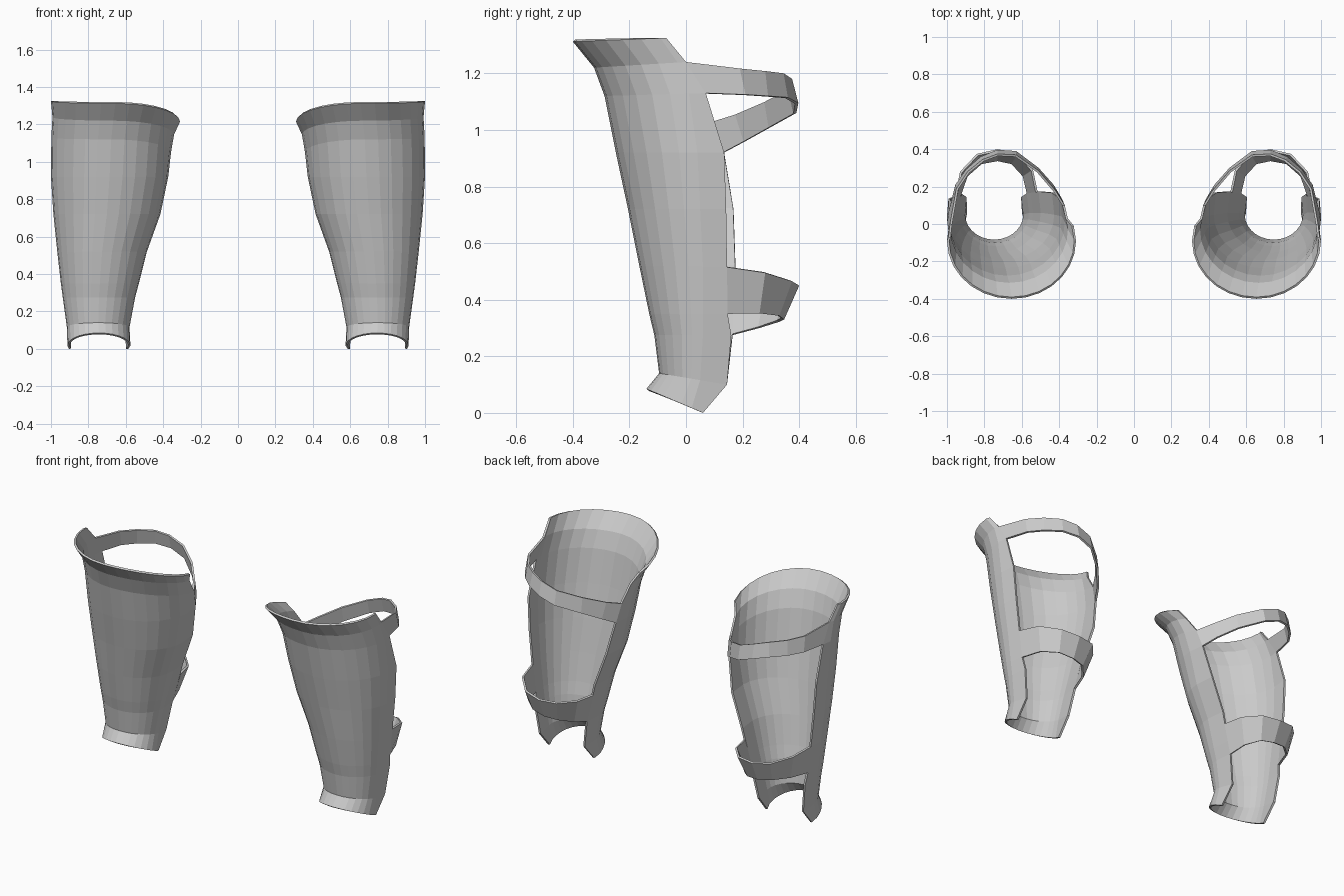
import bpy, math

# Helper: rows of points -> thin grid surface, mirrored to the other leg
def sheet(name, rows, thick):
    n = len(rows[0])
    verts = [p for r in rows for p in r]
    faces = [(r*n + c, r*n + c + 1, (r+1)*n + c + 1, (r+1)*n + c)
             for r in range(len(rows) - 1) for c in range(n - 1)]
    me = bpy.data.meshes.new(name)
    me.from_pydata(verts, [], faces)
    me.update()
    ob = bpy.data.objects.new(name, me)
    bpy.context.collection.objects.link(ob)
    s = ob.modifiers.new("thickness", 'SOLIDIFY')
    s.thickness, s.offset = thick, -1
    m = ob.modifiers.new("other_leg", 'MIRROR')
    m.use_mirror_merge = False
    return ob

# Helper: one U-shaped cross-section, open at the back.
# inner/outer = (x, y at back end, z at back end), front = (y, z), cy = where the sides turn straight
def section(inner, outer, front, cy, steps=14):
    (xi, yi, zi), (xo, yo, zo), (yf, zf) = inner, outer, front
    cx, rx, ry = (xi + xo)/2, (xo - xi)/2, cy - yf
    pts = [(xi + 0.012, yi)]
    for k in range(steps + 1):
        a = math.pi*k/steps
        pts.append((cx - rx*math.cos(a), cy - ry*math.sin(a)))
    pts.append((xo - 0.008, yo))
    out = []
    for k, (x, y) in enumerate(pts):
        yb, zb = (yi, zi) if k <= len(pts)//2 else (yo, zo)
        f = (y - yf)/(yb - yf)              # height slopes from front to back end
        out.append((x, y, zf + (zb - zf)*f))
    return out

# Shin shell, from the flared ankle hem to the flared knee lip
shell = [
    section((.575, .06, .0), (.912, .06, .0), (-.14, .085), .02),
    section((.58, .145, .10), (.915, .145, .10), (-.095, .14), .05),
    section((.55, .165, .275), (.937, .160, .275), (-.112, .275), .06),
    section((.53, .168, .35), (.947, .147, .35), (-.13, .35), .06),
    section((.487, .175, .52), (.966, .145, .515), (-.165, .52), .06),
    section((.415, .168, .72), (.987, .142, .72), (-.205, .72), .05),
    section((.373, .135, .92), (1.0, .135, .92), (-.248, .92), .04),
    section((.358, .10, 1.03), (.998, .07, 1.13), (-.288, 1.12), .01),
    section((.342, .03, 1.13), (.992, .0, 1.24), (-.325, 1.22), -.03),
    section((.31, -.01, 1.19), (1.0, -.07, 1.325), (-.40, 1.312), -.09),
]
sheet("shin_shell", shell, 0.012)

# Upper strap, slanting from the high outer side to the low inner side
upper_bottom = [(.99, .07, 1.13), (.955, .21, 1.125), (.90, .29, 1.12), (.82, .36, 1.115),
                (.73, .397, 1.095), (.63, .39, 1.06), (.51, .30, 1.01), (.43, .21, .96), (.385, .135, .92)]
upper_top = [(.984, .0, 1.24), (.95, .19, 1.217), (.89, .28, 1.208), (.81, .345, 1.2),
             (.73, .375, 1.18), (.63, .37, 1.145), (.51, .285, 1.10), (.42, .18, 1.055), (.37, .10, 1.03)]
sheet("upper_strap", [upper_bottom, upper_top], 0.012)

# Lower strap around the calf
lower_bottom = [(.939, .147, .35), (.90, .26, .352), (.82, .33, .343), (.73, .347, .33),
                (.65, .33, .322), (.585, .26, .30), (.562, .165, .275)]
lower_top = [(.958, .145, .515), (.93, .28, .495), (.84, .375, .465), (.73, .40, .45),
             (.62, .38, .45), (.54, .29, .45), (.515, .172, .45)]
sheet("lower_strap", [lower_bottom, lower_top], 0.012)
